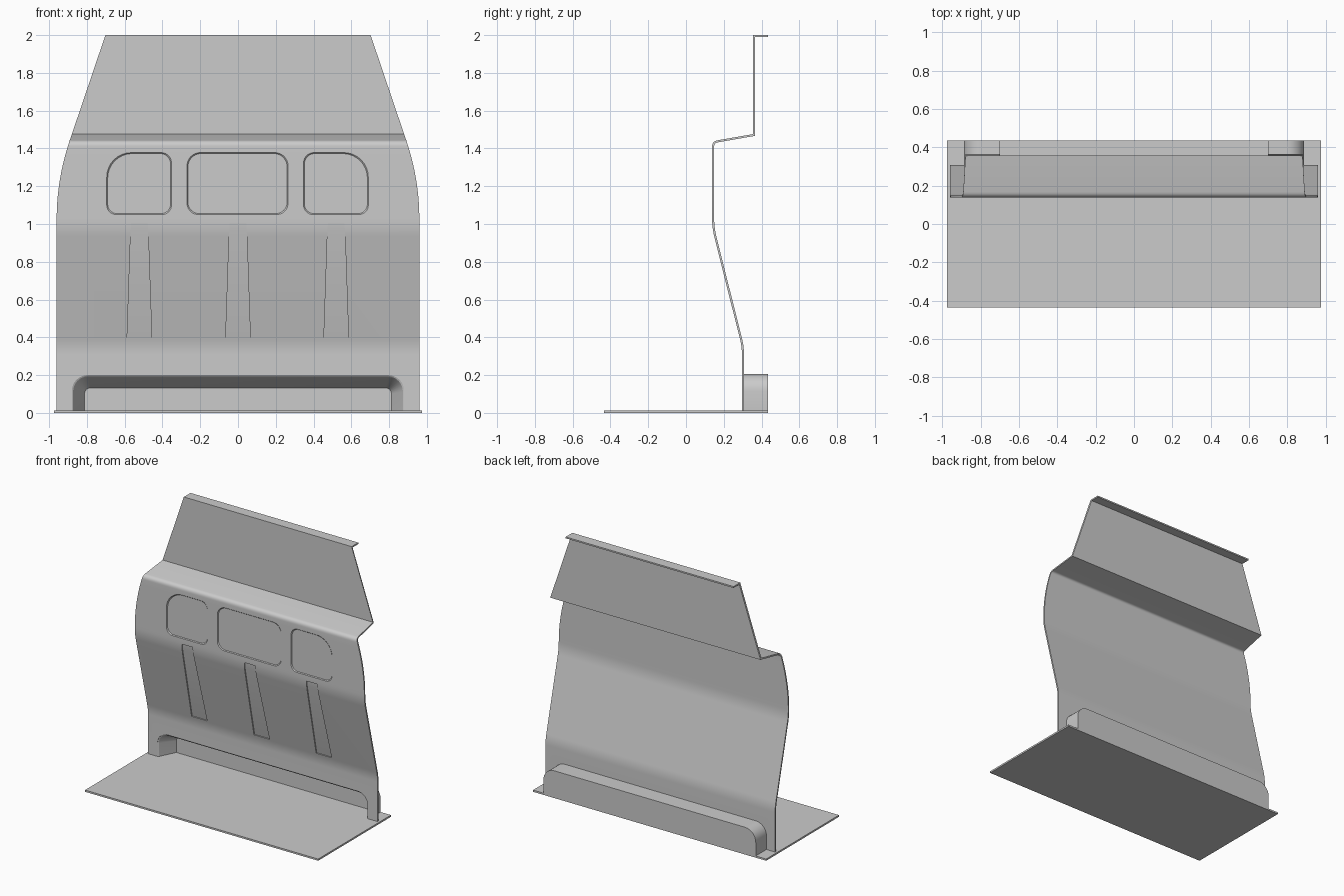
import bpy, bmesh
from math import cos, sin, pi
from mathutils import Vector

if "Cube" in bpy.data.objects:
    bpy.data.objects.remove(bpy.data.objects["Cube"])


def make(name, verts, faces):
    me = bpy.data.meshes.new(name)
    me.from_pydata(verts, [], faces)
    bm = bmesh.new()
    bm.from_mesh(me)
    bmesh.ops.recalc_face_normals(bm, faces=bm.faces)
    bm.to_mesh(me)
    bm.free()
    ob = bpy.data.objects.new(name, me)
    bpy.context.collection.objects.link(ob)
    return ob


def loft(name, rings):
    """Closed solid through rings of equal length."""
    n = len(rings[0])
    verts = [p for r in rings for p in r]
    faces = [list(range(n)), list(range((len(rings) - 1) * n, len(rings) * n))]
    for k in range(len(rings) - 1):
        for i in range(n):
            j = (i + 1) % n
            faces.append([k * n + i, k * n + j, (k + 1) * n + j, (k + 1) * n + i])
    return make(name, verts, faces)


def sheet(name, front, back, widths, cx=0):
    """Bent slab: (y, z) lines for both skins, half width at each row."""
    verts, faces = [], []
    for f, b, w in zip(front, back, widths):
        verts += [(cx - w, *f), (cx + w, *f), (cx + w, *b), (cx - w, *b)]
    last = 4 * (len(front) - 1)
    for k in range(0, last, 4):
        for i in range(4):
            j = (i + 1) % 4
            faces.append([k + i, k + j, k + 4 + j, k + 4 + i])
    faces += [[0, 1, 2, 3], [last + i for i in range(4)]]
    return make(name, verts, faces)


def rounded(y, x0, x1, z0, z1, radii, seg=8):
    """Rounded rectangle ring; radii: top right, top left, bottom left, bottom right."""
    corners = [(x1, z1, -1, -1), (x0, z1, 1, -1), (x0, z0, 1, 1), (x1, z0, -1, 1)]
    pts = []
    for k, ((x, z, sx, sz), r) in enumerate(zip(corners, radii)):
        for i in range(seg + 1):
            a = pi / 2 * (k + i / seg)
            pts.append((x + sx * r + r * cos(a), y, z + sz * r + r * sin(a)))
    return pts


def boolean(ob, tool, op):
    mod = ob.modifiers.new(tool.name, 'BOOLEAN')
    mod.operation, mod.solver, mod.object = op, 'EXACT', tool
    bpy.context.view_layer.objects.active = ob
    bpy.ops.object.modifier_apply(modifier=mod.name)
    bpy.data.objects.remove(tool)


# base plate
base = loft("base_plate", [[(-.975, -.435, z), (.975, -.435, z), (.975, .435, z), (-.975, .435, z)]
                           for z in (0, .013)])

# side profile of the bent panel: y, z, bend size
bends = [(.296, .004, 0), (.296, .35, .04), (.138, .98, .05), (.138, 1.438, .03),
         (.355, 1.476, 0), (.355, 2.0, 0), (.435, 2.0, 0)]
line = []
for i, (y, z, d) in enumerate(bends):
    p = Vector((y, z))
    if not d:
        line.append(p)
        continue
    a = p + (Vector(bends[i - 1][:2]) - p).normalized() * d
    b = p + (Vector(bends[i + 1][:2]) - p).normalized() * d
    for k in range(8):
        t = k / 7
        line.append(a * (1 - t) ** 2 + p * 2 * t * (1 - t) + b * t * t)
    if i == 2:
        line += [Vector((y, 1.03 + .0375 * k)) for k in range(1, 10)]


def half_width(z):
    if z < 1.03:
        return .96
    if z < 1.476:
        return .96 - .405 * (z - 1.03) ** 2
    return .879 - .177 * (z - 1.476) / .524


# back skin by mitred offset
thick, back = .011, []
for i, p in enumerate(line):
    dirs = []
    if i:
        dirs.append((p - line[i - 1]).normalized())
    if i < len(line) - 1:
        dirs.append((line[i + 1] - p).normalized())
    norms = [Vector((d.y, -d.x)) for d in dirs]
    m = sum(norms, Vector((0, 0))).normalized()
    back.append(p + m * thick / m.dot(norms[0]))
panel = sheet("back_panel", line, back, [half_width(p.y) for p in line])

# toe recess housing, then its tapered opening
housing = loft("toe_housing", [rounded(y, -.888, .888, .006, .206, (.09, .09, .001, .001))
                               for y in (.301, .435)])
boolean(panel, housing, 'UNION')
opening = loft("toe_opening", [rounded(y, -w, w, -.05, h, (r, r, .001, .001)) for y, w, h, r in
                               ((.27, .88, .2, .085), (.297, .88, .2, .085), (.301, .873, .193, .08),
                                (.312, .867, .186, .075), (.423, .812, .132, .03))])
boolean(panel, opening, 'DIFFERENCE')

# shallow recessed window outlines
for x0, x1, radii in ((-.695, -.352, (.055, .13, .05, .05)), (-.27, .265, (.07, .07, .06, .06)),
                      (.347, .69, (.13, .055, .05, .05))):
    rings = [rounded(y, x0 + g, x1 - g, 1.05 + g, 1.378 - g, radii) for y, g in ((.11, 0), (.138, 0), (.144, .005))]
    boolean(panel, loft("window_recess", rings), 'DIFFERENCE')

# tapered vertical slots on the sloping part
for cx in (-.522, 0, .52):
    zs = (.4, .965, 1.006)
    ys = [max(.138, .138 + (.98 - z) * .158 / .63) for z in zs]
    slot = sheet("slot_recess", [(y - .05, z) for y, z in zip(ys, zs)],
                 [(y + .008, z) for y, z in zip(ys, zs)], (.065, .046, .044), cx)
    boolean(panel, slot, 'DIFFERENCE')

bpy.ops.object.select_all(action='DESELECT')
panel.select_set(True)
bpy.context.view_layer.objects.active = panel
bpy.ops.object.shade_smooth_by_angle(angle=.5)
